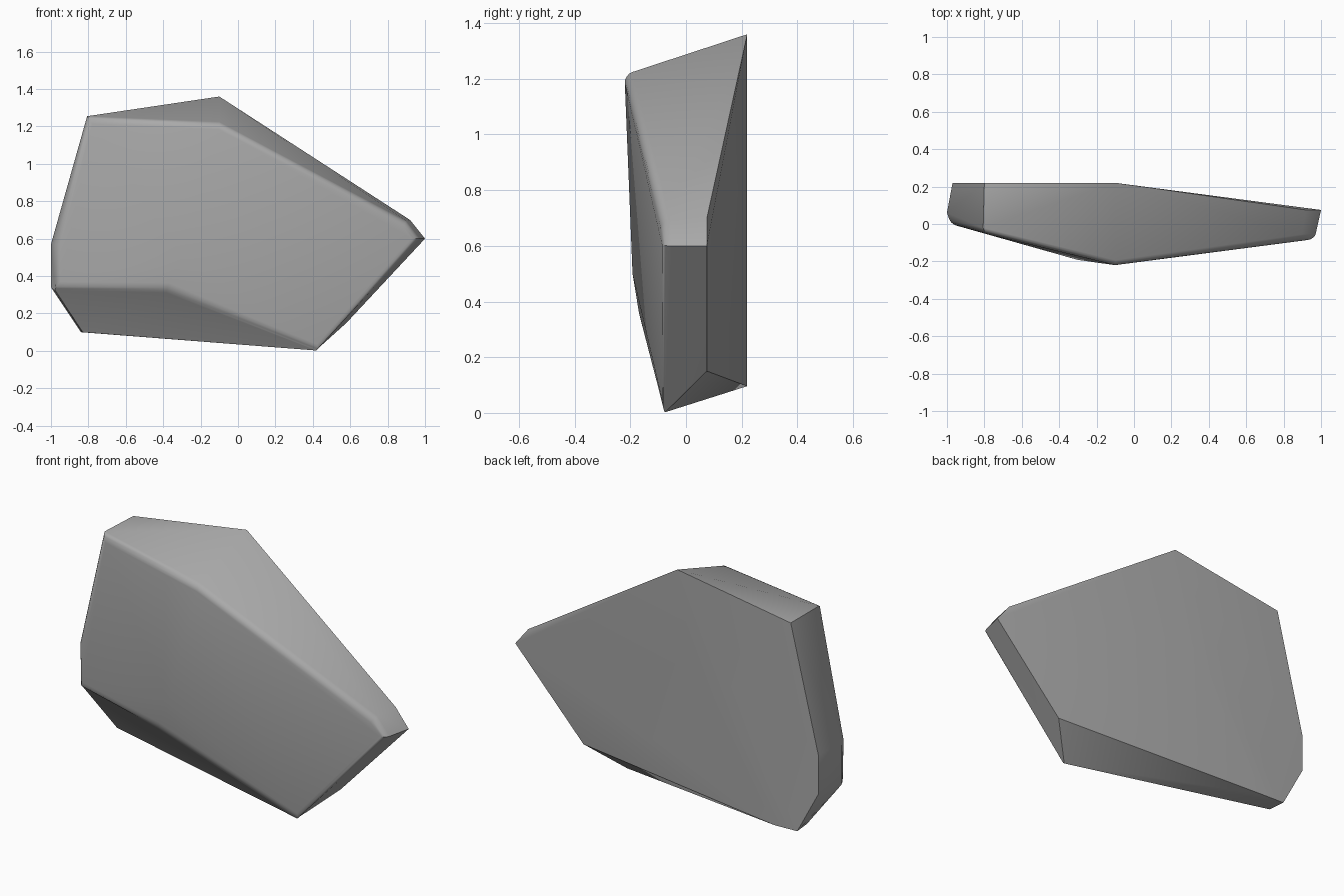
import bpy, bmesh, math

if "Cube" in bpy.data.objects:
    bpy.data.objects.remove(bpy.data.objects["Cube"])

# stone material
stone = bpy.data.materials.new("stone grey")
stone.use_nodes = True
stone.diffuse_color = (0.4, 0.4, 0.4, 1)
stone.node_tree.nodes["Principled BSDF"].inputs["Base Color"].default_value = (0.4, 0.4, 0.4, 1)

BACK, TIP = 0.22, 0.075

# flat back plane, outlined in x and z
corners = [(x, BACK, z) for x, z in (
    (-0.1, 1.36), (-0.8, 1.25), (-0.97, 0.56), (-0.97, 0.34), (-0.84, 0.1),
    (-0.7, 0.096), (-0.2, 0.85))]
# left flank, mirrored between its upper and lower corner
for z in (0.57, 0.34):
    corners += [(-1, 0.06, z), (-0.98, 0.0, z)]
# front crest, belly and lower crease
corners += [(-0.8, -0.05, 1.245), (-0.1, -0.222, 1.215),
            (-0.3, -0.192, 0.5), (-0.38, -0.167, 0.335)]
# pointed right end
corners += [(1, TIP, 0.6), (0.965, -0.082, 0.6), (0.92, TIP, 0.7), (0.9, -0.085, 0.69)]
# underside
corners += [(0.58, TIP, 0.15), (0.43, -0.08, 0.0), (0.2, -0.04, 0.02), (-0.83, 0.12, 0.1)]

bm = bmesh.new()
for c in corners:
    bm.verts.new(c)
bmesh.ops.convex_hull(bm, input=bm.verts)
bmesh.ops.delete(bm, geom=[v for v in bm.verts if not v.link_faces], context='VERTS')
bmesh.ops.dissolve_limit(bm, angle_limit=math.radians(2), verts=bm.verts, edges=bm.edges)

# worn edges along the front only
worn = [e for e in bm.edges
        if max(v.co.y for v in e.verts) < 0.03 and e.calc_face_angle(0) > math.radians(30)]
bmesh.ops.bevel(bm, geom=worn, offset=0.03, segments=4, profile=0.5,
                affect='EDGES', clamp_overlap=True)
bmesh.ops.recalc_face_normals(bm, faces=bm.faces)

mesh = bpy.data.meshes.new("rock")
bm.to_mesh(mesh)
bm.free()
mesh.materials.append(stone)
rock = bpy.data.objects.new("rock", mesh)
bpy.context.collection.objects.link(rock)

# soft shading with crisp outer edges
bpy.context.view_layer.objects.active = rock
rock.select_set(True)
bpy.ops.object.shade_smooth_by_angle(angle=math.radians(35))
